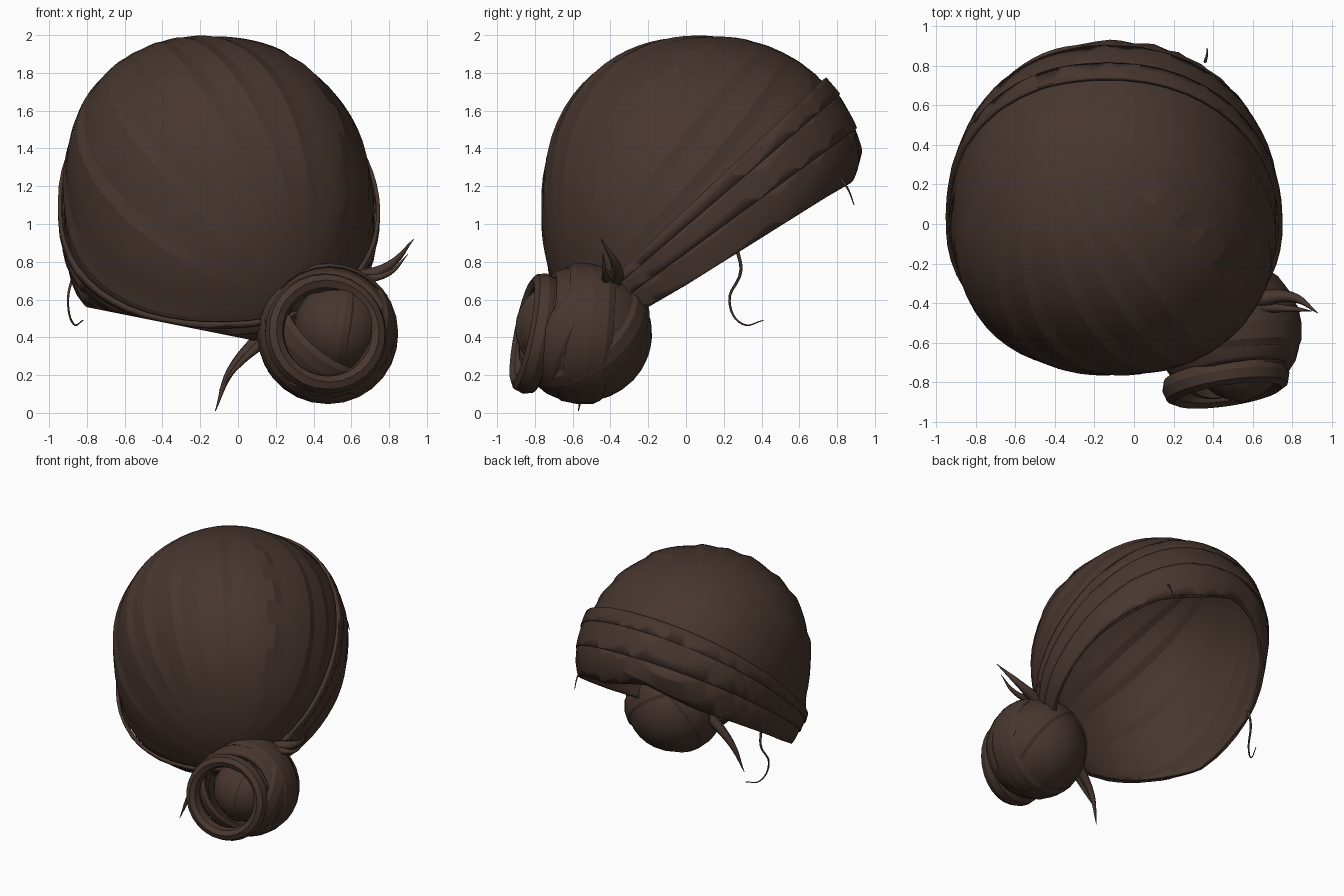
import bpy, bmesh, math
from mathutils import Vector

cube = bpy.data.objects.get("Cube")
if cube:
    bpy.data.objects.remove(cube, do_unlink=True)

# Single hair colour
hair = bpy.data.materials.new("dark brown hair")
hair.use_nodes = True
hair.diffuse_color = (0.064, 0.037, 0.028, 1)
hair.node_tree.nodes["Principled BSDF"].inputs["Base Color"].default_value = hair.diffuse_color

CENTRE = Vector((-0.1, 0.085, 1.1))
KNOT_DIR = Vector((0.45, -0.71, -0.5)).normalized()
WHORL_SHIFT = Vector((0.1, -0.3, 0.4))
POWER = 2.2


def select_smooth(obj, angle):
    bpy.ops.object.select_all(action='DESELECT')
    obj.select_set(True)
    bpy.context.view_layer.objects.active = obj
    bpy.ops.object.shade_smooth_by_angle(angle=math.radians(angle))


def cut(bm, point, normal):
    """Remove everything on the side the normal points to."""
    bmesh.ops.bisect_plane(bm, geom=bm.verts[:] + bm.edges[:] + bm.faces[:],
                           plane_co=point, plane_no=normal, clear_outer=True)


def add_mesh(bm, name, angle, thick):
    mesh = bpy.data.meshes.new(name)
    bm.to_mesh(mesh)
    bm.free()
    obj = bpy.data.objects.new(name, mesh)
    bpy.context.collection.objects.link(obj)
    mesh.materials.append(hair)
    select_smooth(obj, angle)
    solid = obj.modifiers.new("thickness", 'SOLIDIFY')
    solid.thickness = thick
    solid.offset = -1


def head_radius(d):
    half = (0.825, 0.875 if d.y > 0 else 0.855, 0.9 if d.z > 0 else 1.0)
    return sum(abs(c / h) ** POWER for c, h in zip(d, half)) ** (-1 / POWER)


def slant(t):
    """Slanted cutting plane: t=0 is the hairline, t=1 the top of the wrap."""
    slope = 0.58 + 0.36 * t
    return Vector((0, 0, 0.676 + 0.404 * t)), Vector((0, -slope, 1)).normalized()


def hair_shell(name, scale, low, high=None, pleat=0.0, angle=22):
    """Pleated head surface, strands running from the whorl to the knot."""
    bm = bmesh.new()
    bmesh.ops.create_uvsphere(bm, u_segments=72, v_segments=28, radius=1)
    turn = KNOT_DIR.to_track_quat('Z', 'Y')
    for v in bm.verts:
        phi = math.atan2(v.co.y, v.co.x)
        strand = ((phi + 0.12 * math.sin(3 * phi)) * 18 / math.tau) % 1
        fade = 1 - v.co.z ** 2
        d = turn @ v.co
        d = (d + WHORL_SHIFT * (1 - d.dot(KNOT_DIR)) / 2).normalized()
        offset = d * (head_radius(d) * scale - pleat * strand * fade)
        offset.x *= 1 - 0.08 * offset.y
        offset.x -= 0.06 * max(0, offset.z)
        v.co = CENTRE + offset
    point, normal = slant(low)
    cut(bm, point, -normal)
    if high is not None:
        cut(bm, *slant(high))
    # flatter edge along the nape
    cut(bm, Vector((0, 0, 0.4)), Vector((-0.2, 0, -1)))
    # forehead edge tucked in, with a small peak in the middle
    if low == 0:
        for v in bm.verts:
            near_edge = max(0, 1 - (v.co - point).dot(normal) / 0.15)
            front = min(1, max(0, v.co.y / 0.8))
            peak = max(0, 1 - abs(v.co.x + 0.26) / 0.35) if v.co.y > 0.4 else 0
            v.co.y -= 0.06 * near_edge * front
            v.co.z += 0.08 * near_edge * peak
    add_mesh(bm, name, angle, 0.02)


# Swept-back cap and the overlapping wrap along the hairline
hair_shell("hair_cap", 1.0, 0, pleat=0.02, angle=11)
for i, (low, high, scale) in enumerate(((0, 0.45, 1.01), (0.42, 0.8, 1.02), (0.77, 1, 1.03))):
    hair_shell(f"side_wrap_{i + 1}", scale, low, high)


def finish(obj, name):
    obj.name = name
    obj.data.materials.append(hair)
    select_smooth(obj, 35)


def ball(name, centre, radius):
    bpy.ops.mesh.primitive_uv_sphere_add(segments=24, ring_count=14, radius=radius, location=centre)
    finish(bpy.context.object, name)


def coil(name, centre, axis, radius, thick, width):
    bpy.ops.mesh.primitive_torus_add(major_segments=28, minor_segments=8, location=centre,
                                     major_radius=radius, minor_radius=thick)
    obj = bpy.context.object
    obj.rotation_mode = 'QUATERNION'
    obj.rotation_quaternion = Vector(axis).to_track_quat('Z', 'Y')
    obj.scale.z = width
    finish(obj, name)


# Bun: an open bowl of wound hair around an inner ball, wrapped with flat coils
BUN = Vector((0.475, -0.54, 0.42))
OPENING = Vector((0.15, -1, 0.2)).normalized()
bowl = bmesh.new()
bmesh.ops.create_uvsphere(bowl, u_segments=24, v_segments=16, radius=0.36)
bmesh.ops.rotate(bowl, verts=bowl.verts, matrix=OPENING.to_track_quat('Z', 'Y').to_matrix())
bmesh.ops.translate(bowl, verts=bowl.verts, vec=BUN)
cut(bowl, BUN + OPENING * 0.22, OPENING)
add_mesh(bowl, "bun_bowl", 20, 0.06)
ball("bun_core", (0.53, -0.66, 0.45), 0.235)
coil("bun_core_band", (0.53, -0.66, 0.45), (1, 0.1, -0.15), 0.225, 0.02, 2.5)
coil("bun_rim_coil", (0.465, -0.8, 0.42), OPENING, 0.275, 0.05, 1.4)
coil("bun_middle_coil", BUN, (0.1, -1, 0.1), 0.345, 0.03, 4)
coil("bun_cross_coil", BUN, (0.55, -0.5, 0.65), 0.345, 0.03, 3)
coil("bun_back_coil", BUN, (-0.35, -0.8, 0.5), 0.345, 0.03, 3)


def strand(name, points, radius, tip=0.05):
    curve = bpy.data.curves.new(name, 'CURVE')
    curve.dimensions = '3D'
    curve.bevel_depth = radius
    curve.bevel_resolution = 1
    curve.resolution_u = 6
    spline = curve.splines.new('BEZIER')
    spline.bezier_points.add(len(points) - 1)
    for i, (p, co) in enumerate(zip(spline.bezier_points, points)):
        p.co = co
        p.handle_left_type = p.handle_right_type = 'AUTO'
        p.radius = 1 - (1 - tip) * i / (len(points) - 1)
    curve.materials.append(hair)
    bpy.context.collection.objects.link(bpy.data.objects.new(name, curve))


# Loose ends sticking out of the bun
strand("upper_tuft", [(0.6, -0.38, 0.7), (0.8, -0.37, 0.78), (0.93, -0.45, 0.92)], 0.05)
strand("upper_tuft_thin", [(0.62, -0.42, 0.7), (0.8, -0.43, 0.74), (0.9, -0.44, 0.84)], 0.03)
strand("lower_tuft", [(0.14, -0.5, 0.42), (-0.04, -0.53, 0.22), (-0.12, -0.57, 0.01)], 0.045)
strand("lower_tuft_thin", [(0.14, -0.54, 0.38), (0, -0.56, 0.25), (-0.1, -0.55, 0.12)], 0.03)

# Fine hanging strands at the hairline
strand("right_wisp", [(-0.86, 0.27, 0.87), (-0.87, 0.29, 0.75), (-0.9, 0.23, 0.59),
                      (-0.87, 0.3, 0.47), (-0.82, 0.41, 0.49)], 0.01, 0.3)
strand("left_wisp", [(0.36, 0.82, 1.24), (0.37, 0.86, 1.18), (0.37, 0.89, 1.1)], 0.008, 0.3)
